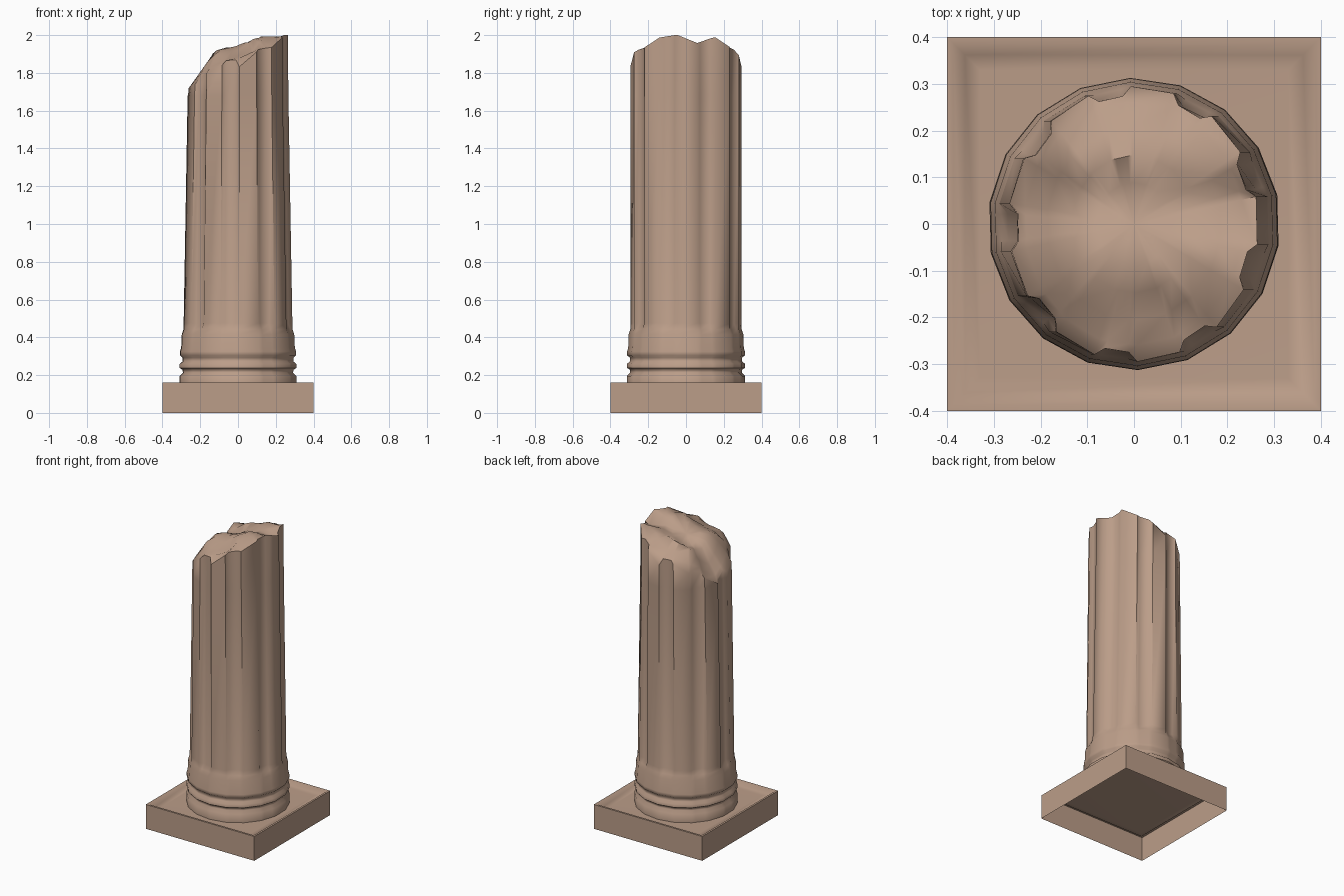
import bpy, math
from mathutils import Vector, noise

if "Cube" in bpy.data.objects:
    bpy.data.objects.remove(bpy.data.objects["Cube"])


def make_object(name, verts, faces, angle=35):
    me = bpy.data.meshes.new(name)
    me.from_pydata(verts, [], faces)
    me.update()
    ob = bpy.data.objects.new(name, me)
    bpy.context.collection.objects.link(ob)
    mat = bpy.data.materials.get("stone") or bpy.data.materials.new("stone")
    mat.diffuse_color = (0.50, 0.34, 0.25, 1)
    mat.use_nodes = True
    mat.node_tree.nodes["Principled BSDF"].inputs["Base Color"].default_value = mat.diffuse_color
    me.materials.append(mat)
    bpy.ops.object.select_all(action='DESELECT')
    ob.select_set(True)
    bpy.context.view_layer.objects.active = ob
    bpy.ops.object.shade_smooth_by_angle(angle=math.radians(angle))
    return ob


def bridge(a, b, n):
    return [(a + i, a + (i + 1) % n, b + (i + 1) % n, b + i) for i in range(n)]


def piecewise(table, t):
    if t <= table[0][0]:
        return table[0][1]
    for (t0, v0), (t1, v1) in zip(table, table[1:]):
        if t <= t1:
            return v0 + (v1 - v0) * (t - t0) / (t1 - t0)
    return table[-1][1]


# Plinth: open underneath, shallow recess inside a raised rim
def square(h, z):
    return [(-h, -h, z), (h, -h, z), (h, h, z), (-h, h, z)]


pv = square(0.4, 0) + square(0.4, 0.162) + square(0.387, 0.162) + square(0.362, 0.140) + square(0.33, 0.138)
pf = bridge(0, 4, 4) + bridge(4, 8, 4) + bridge(8, 12, 4) + bridge(12, 16, 4) + [(16, 17, 18, 19)]
make_object("plinth", pv, pf, 50)


# Column cross-section: 18 sides, every second side cut by a flute
def section(r, depth):
    pts = []
    for k in range(9):
        a = math.radians(11.5 + 40 * k)
        b = a + math.radians(20)
        p = Vector((math.cos(a), math.sin(a))) * r
        q = Vector((math.cos(b), math.sin(b))) * r
        mid = (p + q).normalized()
        pts += [p, p.lerp(q, 0.22) - mid * depth, p.lerp(q, 0.78) - mid * depth, q]
    return pts


# The shaft narrows in width only
def taper(z):
    return 1 - 0.06 * max(0, z - 0.25)


# Broken top as a height over x plus a drop over y
along_x = [(-0.26, 1.72), (-0.21, 1.79), (-0.13, 1.92), (0, 1.95),
           (0.05, 1.965), (0.1, 1.99), (0.26, 2.005)]
along_y = [(-0.295, -0.12), (-0.27, -0.07), (-0.2, -0.06), (-0.14, -0.015), (-0.05, 0),
           (0.05, -0.05), (0.15, -0.01), (0.2, -0.05), (0.27, -0.07), (0.295, -0.12)]


def broken(x, y, rough=0.0):
    bump = noise.noise(Vector((x * 14, y * 14, 3.3))) * rough
    return min(2.0, piecewise(along_x, x) + piecewise(along_y, y) + bump)


# Moulded base rings, then the fluted shaft
profile = [(0.313, 0.139, 0), (0.313, 0.195, 0), (0.295, 0.213, 0), (0.297, 0.228, 0),
           (0.312, 0.238, 0), (0.312, 0.260, 0), (0.297, 0.272, 0), (0.297, 0.292, 0),
           (0.312, 0.305, 0), (0.312, 0.325, 0), (0.306, 0.345, 0), (0.304, 0.415, 0),
           (0.295, 0.442, 0.003), (0.295, 0.475, 0.017), (0.295, 1.68, 0.017)]
n = 36
verts, faces = [], []
for r, z, d in profile:
    verts += [(p.x * taper(z), p.y, z) for p in section(r, d)]

# Broken rim and rough fracture surface
for s, rough in ((1, 0), (0.88, 0.015), (0.7, 0.02), (0.5, 0.02), (0.3, 0.02), (0.12, 0.02)):
    for p in section(0.295, 0.017 if s == 1 else 0):
        x, y = p.x * 0.905 * s, p.y * s
        verts.append((x, y, broken(x, y, rough)))
rings = len(profile) + 6
for i in range(rings - 1):
    faces += bridge(i * n, (i + 1) * n, n)
verts.append((0, 0, broken(0, 0, 0.02)))
last = (rings - 1) * n
faces += [(last + i, last + (i + 1) % n, len(verts) - 1) for i in range(n)]
make_object("broken_fluted_column", verts, faces, 55)
